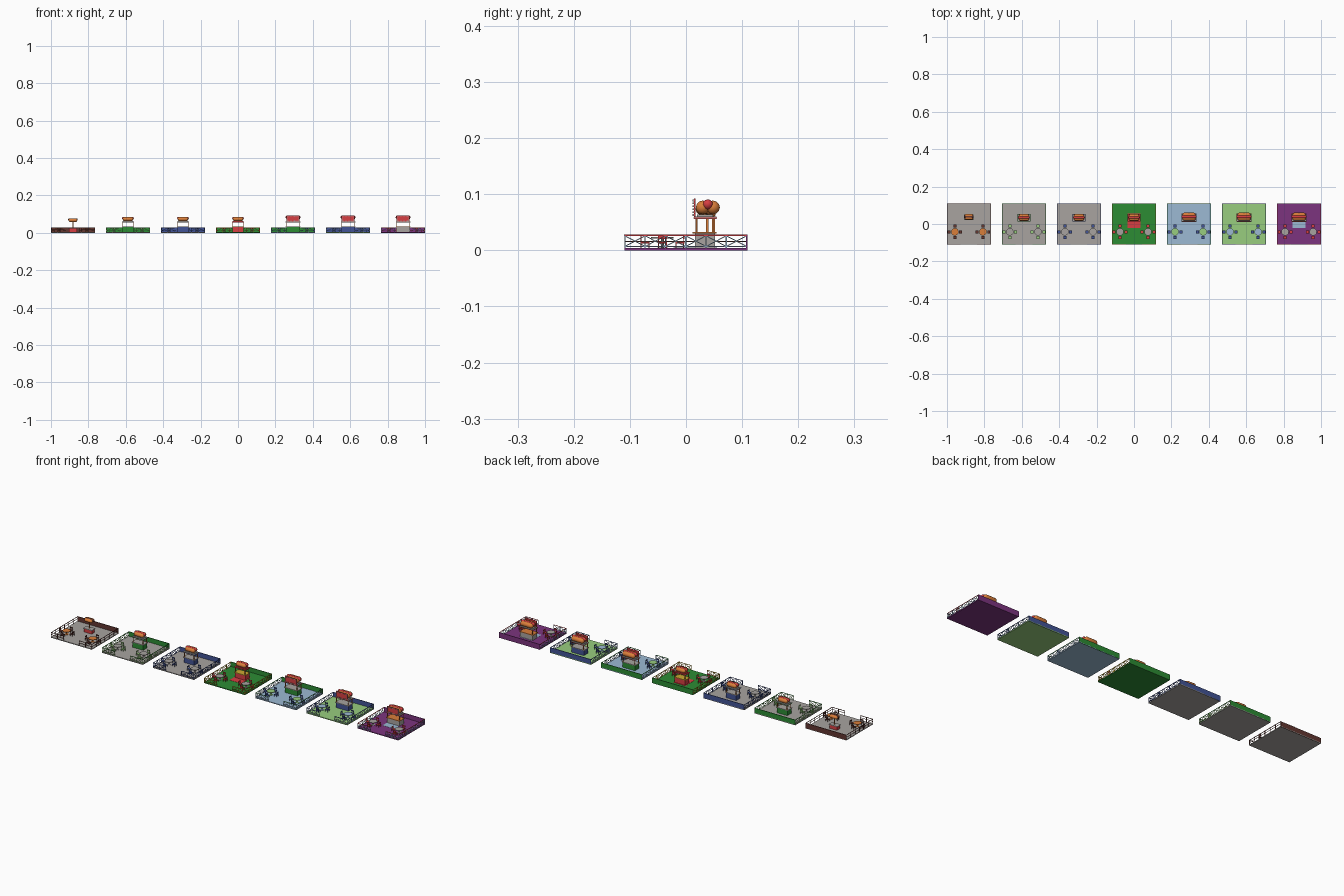
import bpy, bmesh, math
from mathutils import Matrix, Vector

if "Cube" in bpy.data.objects:
    bpy.data.objects.remove(bpy.data.objects["Cube"])

def lin(c):
    return tuple((v / 255 / 12.92) if v < 11 else ((v / 255 + 0.055) / 1.055) ** 2.4 for v in c) + (1,)

PALETTE = dict(grey=(168, 164, 160), brown=(98, 54, 48), green=(44, 140, 52), blue=(66, 84, 150),
               red=(215, 62, 66), light_blue=(156, 186, 212), light_green=(152, 205, 126),
               purple=(124, 52, 126), orange=(218, 126, 58), yellow=(205, 170, 50))
MATS = {}
for n, c in PALETTE.items():
    MATS[n] = bpy.data.materials.new(n)
    MATS[n].diffuse_color = lin(c)

class Part:
    """One named object made from simple solids, in one colour, offset along x."""
    def __init__(self, name, colour, x):
        self.bm, self.name, self.colour, self.x = bmesh.new(), name, colour, x

    def box(self, x0, x1, y0, y1, z0, z1):
        m = Matrix.Translation(((x0 + x1) / 2, (y0 + y1) / 2, (z0 + z1) / 2)) @ \
            Matrix.Diagonal((x1 - x0, y1 - y0, z1 - z0, 1))
        bmesh.ops.create_cube(self.bm, size=1, matrix=m)

    def beam(self, p, q, t):
        p, q = Vector(p), Vector(q)
        d = q - p
        m = Matrix.Translation((p + q) / 2) @ d.to_track_quat('Z', 'Y').to_matrix().to_4x4() @ \
            Matrix.Diagonal((t, t, d.length, 1))
        bmesh.ops.create_cube(self.bm, size=1, matrix=m)

    def cyl(self, x, y, z0, z1, r, n=12):
        bmesh.ops.create_cone(self.bm, cap_ends=True, segments=n, radius1=r, radius2=r, depth=z1 - z0,
                              matrix=Matrix.Translation((x, y, (z0 + z1) / 2)))

    def capsule(self, x, y, z, r, half, bend=0):
        # sphere with its two halves pulled apart along x
        g = bmesh.ops.create_uvsphere(self.bm, u_segments=12, v_segments=9, radius=r,
                                      matrix=Matrix.Rotation(math.pi / 2, 4, 'Y'))
        for v in g['verts']:
            v.co.x += math.copysign(half - r, v.co.x)
            v.co += Vector((x, y, z + bend * v.co.x ** 2))

    def done(self, smooth=False):
        me = bpy.data.meshes.new(self.name)
        for v in self.bm.verts:
            v.co.x += self.x
        for f in self.bm.faces:
            f.smooth = smooth
        self.bm.to_mesh(me)
        self.bm.free()
        me.materials.append(MATS[self.colour])
        bpy.context.collection.objects.link(bpy.data.objects.new(self.name, me))

W, D, H, F = 0.1175, 0.11, 0.028, 0.004   # half width, half depth, fence height, floor top

def fence(name, x, colour, top, plain):
    lat, rail = Part(name + "_fence_lattice", colour, x), Part(name + "_fence_top_rail", top, x)
    runs = [((s * (W - .001), -D + .001), (s * (W - .001), D - .002), 6) for s in (-1, 1)]
    runs += [((s * (W - .001), -D + .001), (s * .045, -D + .001), 2) for s in (-1, 1)]
    for (ax, ay), (bx, by), n in runs:
        at = lambda t, z: (ax + (bx - ax) * t, ay + (by - ay) * t, z)
        rail.beam(at(0, H - .001), at(1, H - .001), .0022)
        lat.beam(at(0, .016 if plain else .007), at(1, .016 if plain else .007), .0016)
        for i in range(n + 1):
            lat.beam(at(i / n, F), at(i / n, H - .001), .002)
            if i < n and not plain:
                lat.beam(at(i / n, .007), at((i + 1) / n, H - .002), .0016)
                lat.beam(at(i / n, H - .002), at((i + 1) / n, .007), .0016)
    lat.done()
    rail.done()

def seating(name, x, table_col, chair_col):
    tab, ch = Part(name + "_tables", table_col, x), Part(name + "_chairs", chair_col, x)
    for cx in (-.075, .075):
        cy = -.042
        tab.cyl(cx, cy, .021, .0235, .02)
        tab.cyl(cx, cy, F, .021, .0025, 8)
        tab.cyl(cx, cy, F, .0055, .009)
        for dx, dy in ((1, 0), (-1, 0), (0, 1), (0, -1)):
            sx, sy, h = cx + dx * .031, cy + dy * .031, .008
            ch.box(sx - h, sx + h, sy - h, sy + h, .0125, .0145)
            for i in (-1, 1):
                for j in (-1, 1):
                    ch.beam((sx + i * .0068, sy + j * .0068, F), (sx + i * .0068, sy + j * .0068, .0125), .0018)
            # backrest on the outer edge
            bx, by = sx + dx * .007, sy + dy * .007
            ex, ey = abs(dy) * h + abs(dx) * .001, abs(dx) * h + abs(dy) * .001
            ch.box(bx - ex, bx + ex, by - ey, by + ey, .020, .027)
            for s in (-1, 1):
                px, py = bx + s * abs(dy) * .0068, by + s * abs(dx) * .0068
                ch.beam((px, py, .0145), (px, py, .021), .0016)
    tab.done()
    ch.done()

def hot_dog(name, x, y, z, r, half, sausage):
    bun, sau = Part(name + "_bun", 'orange', x), Part(name + "_sausage", sausage, x)
    for s in (-1, 1):
        bun.capsule(0, y + s * r * .72, z + r, r, half)
    sau.capsule(0, y, z + r * 1.3, r * .74, half + r * .3, 1.5)
    bun.done(True)
    sau.done(True)

def kiosk(name, x, size, body, trim, roof):
    # size 0: small cart, 1: roofed stand, 2: large stand with sign
    hw = (.022, .03, .036)[size]
    y0, y1 = ((.026, .05), (.017, .05), (.016, .052))[size]
    zc, zr = (.022, .03, .03)[size], (.052, .056, .056)[size]
    base, top = Part(name + "_counter", body, x), Part(name + "_countertop", trim, x)
    base.box(-hw, hw, y0, y1, F, zc)
    top.box(-hw - .003, hw + .003, y0 - .004, y1 + .002, zc, zc + .003)
    base.done()
    top.done()
    posts = Part(name + "_posts", 'orange', x)
    if size == 0:
        posts.beam((0, .038, zc), (0, .038, .06), .004)
    else:
        for px in (-hw + .002, hw - .002):
            for py in (y0 + .002, y1 - .002):
                posts.beam((px, py, zc), (px, py, zr), .003)
    posts.done()
    if size:
        canopy = Part(name + "_roof", roof, x)
        canopy.box(-hw - .003, hw + .003, y0 - .002, y1 + .002, zr, zr + .004)
        canopy.box(-hw + .003, hw - .003, y0 + .004, y1 - .004, zr + .004, zr + .008)
        canopy.done()
        stripe = Part(name + "_roof_trim", 'red' if size == 2 else body, x)
        stripe.box(-hw - .004, hw + .004, y0 - .003, y1 + .003, zr + .001, zr + .003)
        stripe.done()
    if size == 2:
        sign, bulbs = Part(name + "_sign_board", 'red', x), Part(name + "_sign_bulbs", 'grey', x)
        sign.box(-.034, .034, .014, .0165, .06, .092)
        for i in range(9):
            for z in (.063, .089):
                bulbs.box(-.0325 + i * .0078, -.0295 + i * .0078, .0115, .014, z - .0015, z + .0015)
        for i in range(1, 5):
            for px in (-.031, .031):
                z = .063 + i * .0052
                bulbs.box(px - .0015, px + .0015, .0115, .014, z - .0015, z + .0015)
        sign.done()
        bulbs.done()

# floor, wall, lattice, top rail, table, chair, size, body, trim, roof, mat
SETS = [
    ('grey', 'brown', 'brown', 'brown', 'orange', 'brown', 0, 'red', 'grey', 'grey', None),
    ('grey', 'green', 'light_green', 'green', 'grey', 'light_green', 1, 'green', 'grey', 'grey', None),
    ('grey', 'blue', 'blue', 'blue', 'grey', 'blue', 1, 'blue', 'grey', 'grey', None),
    ('green', 'green', 'yellow', 'yellow', 'grey', 'red', 1, 'red', 'yellow', 'red', 'red'),
    ('light_blue', 'green', 'light_blue', 'green', 'light_green', 'blue', 2, 'green', 'grey', 'grey', None),
    ('light_green', 'blue', 'light_blue', 'blue', 'light_blue', 'blue', 2, 'blue', 'grey', 'grey', None),
    ('purple', 'purple', 'light_blue', 'red', 'grey', 'red', 2, 'grey', 'orange', 'grey', 'light_blue'),
]
for k, (fl, wall, lat, rail, tab, chair, size, body, trim, roof, mat) in enumerate(SETS):
    x, name = (k - 3) * .2942, f"plot_{k + 1}"
    p = Part(name + "_floor", fl, x)
    p.box(-W, W, -D, D, 0, F)
    p.done()
    p = Part(name + "_back_wall", wall, x)
    p.box(-W, W, D - .003, D, 0, H)
    p.done()
    if mat:
        p = Part(name + "_floor_mat", mat, x)
        p.box(-.034, .034, -.022, .055, F, F + .0008)
        p.done()
    fence(name, x, lat, rail, k == 0)
    seating(name, x, tab, chair)
    kiosk(name, x, size, body, trim, roof)
    y, z, r, half = ((.038, .058, .009, .023), (.035, .063, .0105, .028), (.039, .064, .0125, .036))[size]
    hot_dog(name, x, y, z, r, half, 'brown' if k == 0 else 'red')

for m in bpy.data.materials:
    if m.users and not m.is_grease_pencil:
        m.use_nodes = True
        m.node_tree.nodes["Principled BSDF"].inputs["Base Color"].default_value = m.diffuse_color
